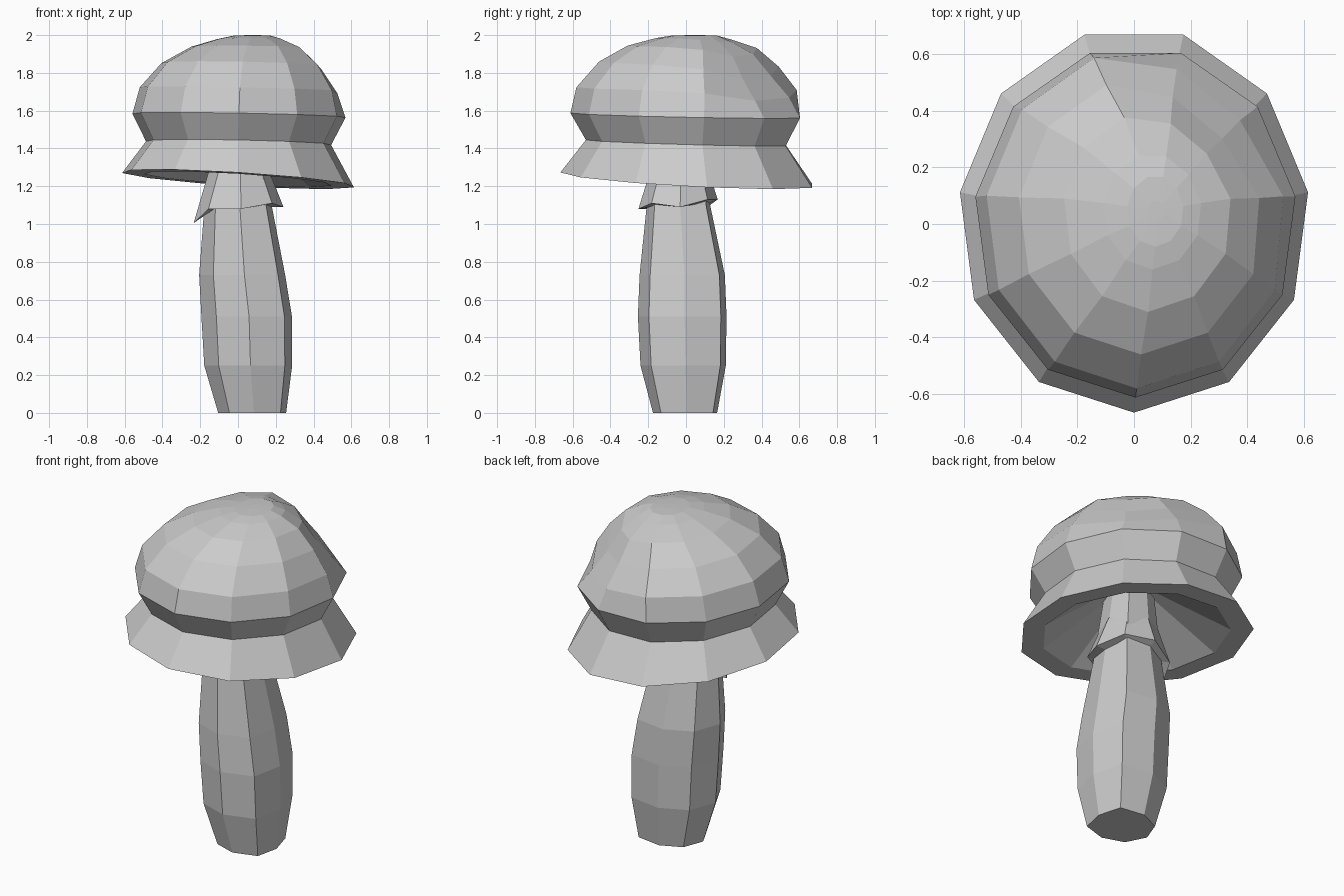
import bpy, bmesh
from math import sin, cos, radians, tau

cube = bpy.data.objects.get("Cube")
if cube:
    bpy.data.objects.remove(cube, do_unlink=True)

# One plain grey for the whole model
GREY = (0.6, 0.6, 0.6, 1)
mat = bpy.data.materials.new("plain grey")
mat.use_nodes = True
mat.diffuse_color = GREY
mat.node_tree.nodes["Principled BSDF"].inputs["Base Color"].default_value = GREY


def ring(sides, start, cx, cy, z, rx, ry, tilt=(0, 0), push=None, lift=None):
    """Points of a tilted elliptical ring; push (radial share) and lift map
    a corner's number to its own offset."""
    push, lift = push or {}, lift or {}
    points = []
    for i in range(sides):
        a = radians(start) + tau * i / sides
        grow = 1 + push.get(i, 0)
        x, y = rx * cos(a) * grow, ry * sin(a) * grow
        h = z + tilt[0] * x + tilt[1] * y + lift.get(i, 0)
        points.append((cx + x, cy + y, h))
    return points


def loft(name, rings, closed=False):
    """Skin a list of rings; either cap both ends or join last to first."""
    bm = bmesh.new()
    loops = [[bm.verts.new(p) for p in r] for r in rings]
    pairs = list(zip(loops, loops[1:]))
    if closed:
        pairs.append((loops[-1], loops[0]))
    else:
        bm.faces.new(loops[0])
        bm.faces.new(loops[-1])
    n = len(loops[0])
    for low, high in pairs:
        for i in range(n):
            j = (i + 1) % n
            bm.faces.new((low[i], low[j], high[j], high[i]))
    bmesh.ops.recalc_face_normals(bm, faces=bm.faces)
    mesh = bpy.data.meshes.new(name)
    bm.to_mesh(mesh)
    bm.free()
    mesh.materials.append(mat)
    obj = bpy.data.objects.new(name, mesh)
    bpy.context.collection.objects.link(obj)
    return obj


# Cap: hollow underside, flat rim, flared brim, pinched waist, leaning dome
# with a dent at the back left
cap_rings = [
    # cx, cy, z, rx, ry, tilt, dent
    (0.00, 0.00, 1.51, 0.10, 0.10, (0, 0), 0),
    (0.00, 0.015, 1.237, 0.50, 0.55, (-0.062, -0.053), 0),
    (0.00, 0.015, 1.237, 0.62, 0.68, (-0.062, -0.053), 0),
    (0.003, 0.01, 1.43, 0.495, 0.54, (-0.02, -0.028), 0),
    (0.005, 0.008, 1.575, 0.57, 0.62, (-0.018, -0.02), 0),
    (0.01, 0.015, 1.715, 0.535, 0.595, (-0.02, -0.015), 0.10),
    (0.025, 0.025, 1.845, 0.435, 0.485, (-0.02, -0.03), 0.13),
    (0.05, 0.04, 1.937, 0.30, 0.35, (-0.01, -0.02), 0.09),
    (0.065, 0.045, 1.98, 0.175, 0.205, (0, -0.02), 0.03),
    (0.075, 0.045, 1.997, 0.10, 0.125, (0, 0), 0),
    (0.08, 0.05, 2.00, 0.03, 0.035, (0, 0), 0),
]
dent_share = {3: 0.25, 4: 1, 5: 0.7}
loft("cap", [
    ring(11, -90, *shape,
         push={i: -dent * s for i, s in dent_share.items()},
         lift={i: -dent * s / 2 for i, s in dent_share.items()})
    for *shape, dent in cap_rings])

# Stem: eight-sided, bulging and leaning, with two prominent corners
stem_rings = [
    (0.075, -0.005, 0.00, 0.18, 0.17),
    (0.054, -0.015, 0.25, 0.233, 0.226),
    (0.046, -0.02, 0.51, 0.24, 0.235),
    (0.022, -0.02, 0.73, 0.228, 0.226),
    (0.00, -0.04, 1.10, 0.178, 0.168),
    (0.00, -0.03, 1.48, 0.13, 0.13),
]
loft("stem", [ring(8, 3, *r, push={1: 0.17, 7: 0.12}) for r in stem_rings])

# Skirt: ragged thick collar around the top of the stem
ragged = {0: 0.01, 1: 0.05, 2: 0.05, 4: -0.075, 7: 0.03}
loft("skirt", [
    ring(8, 3, 0.00, -0.035, 1.36, 0.12, 0.12),
    ring(8, 3, 0.005, -0.035, 1.28, 0.16, 0.155),
    ring(8, 3, 0.003, -0.042, 1.08, 0.238, 0.21, lift=ragged),
    ring(8, 3, 0.00, -0.04, 1.085, 0.178, 0.165,
         lift={i: d / 2 for i, d in ragged.items()}),
], closed=True)
